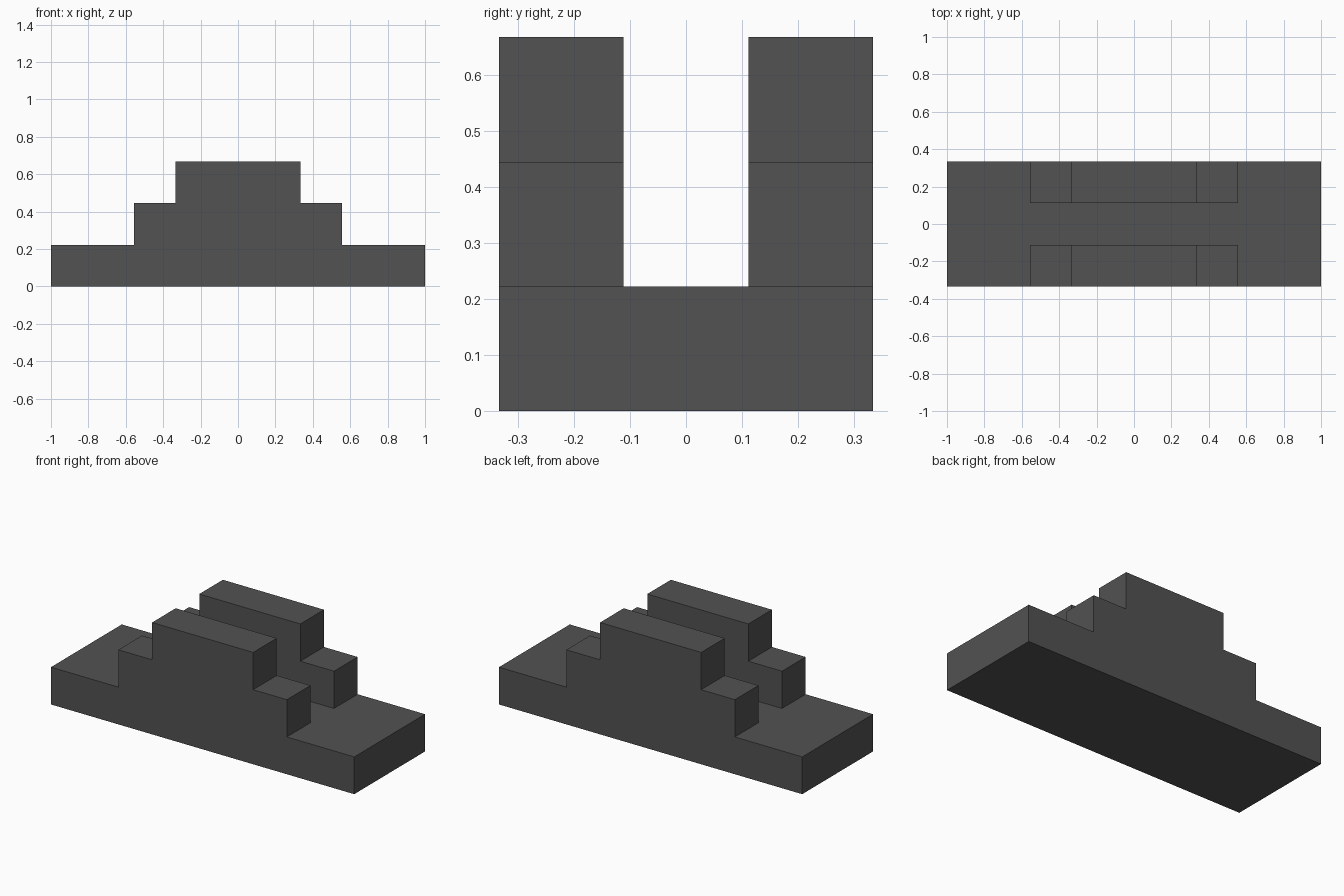
import bpy
import bmesh
import math

if "Cube" in bpy.data.objects:
    bpy.data.objects.remove(bpy.data.objects["Cube"])

U = 2 / 9                      # height of one step
HALF_DEPTH = 1.5 * U
CHANNEL = 0.5 * U              # half width of the open channel
STEPS = [2.5 * U, 1.5 * U]     # half lengths of the lower and upper wall steps

grey = bpy.data.materials.new("dark_grey")
grey.use_nodes = True
color = (0.085, 0.085, 0.085, 1)
grey.diffuse_color = color
grey.node_tree.nodes["Principled BSDF"].inputs["Base Color"].default_value = color

# Base slab
bm = bmesh.new()
bmesh.ops.create_cube(bm, size=1)
for v in bm.verts:
    v.co = (v.co.x * 2, v.co.y * 2 * HALF_DEPTH, (v.co.z + 0.5) * U)

# Cut lines where the steps and the channel begin
cuts = [((s * x, 0, 0), (1, 0, 0)) for x in STEPS for s in (-1, 1)]
cuts += [((0, s * CHANNEL, 0), (0, 1, 0)) for s in (-1, 1)]
for point, normal in cuts:
    bmesh.ops.bisect_plane(bm, geom=bm.verts[:] + bm.edges[:] + bm.faces[:],
                           plane_co=point, plane_no=normal)

# Raise the two side walls one step at a time
for level, half_length in enumerate(STEPS, start=1):
    bm.normal_update()
    tops = []
    for f in bm.faces:
        c = f.calc_center_median()
        if (f.normal.z > 0.9 and abs(c.z - level * U) < 0.01
                and abs(c.x) < half_length and abs(c.y) > CHANNEL):
            tops.append(f)
    new = bmesh.ops.extrude_face_region(bm, geom=tops)["geom"]
    raised = [g for g in new if isinstance(g, bmesh.types.BMVert)]
    bmesh.ops.translate(bm, verts=raised, vec=(0, 0, U))
    leftover = [f for f in tops if f.is_valid]
    if leftover:
        bmesh.ops.delete(bm, geom=leftover, context='FACES')

# Merge flat areas into clean faces
bmesh.ops.dissolve_limit(bm, angle_limit=math.radians(1),
                         verts=bm.verts[:], edges=bm.edges[:])
bmesh.ops.recalc_face_normals(bm, faces=bm.faces[:])

mesh = bpy.data.meshes.new("stepped_base_with_walls")
bm.to_mesh(mesh)
bm.free()
mesh.materials.append(grey)
block = bpy.data.objects.new("stepped_base_with_walls", mesh)
bpy.context.collection.objects.link(block)
